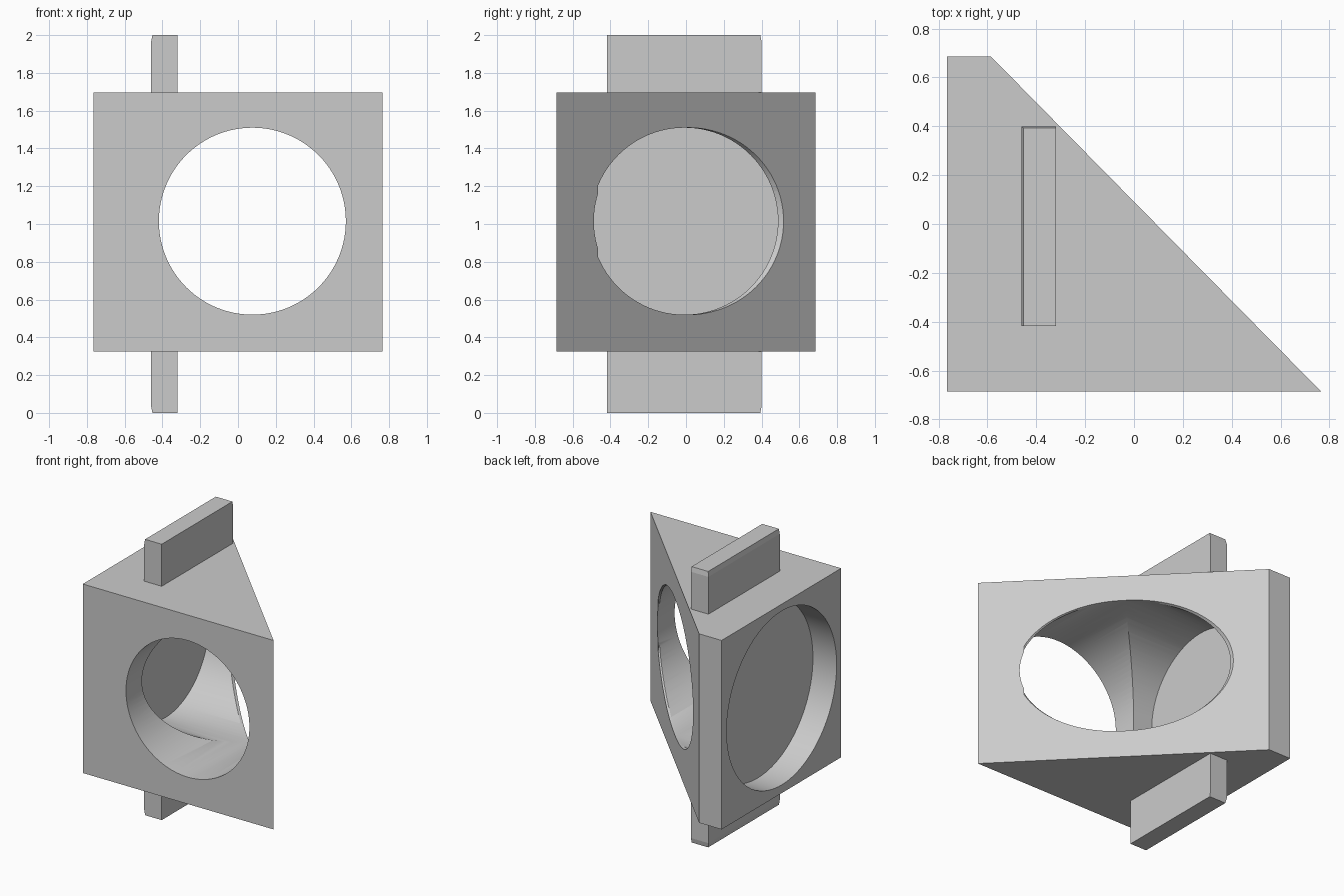
import bpy
import bmesh
import math
from mathutils import Matrix

cube = bpy.data.objects.get("Cube")
if cube:
    bpy.data.objects.remove(cube, do_unlink=True)

grey = bpy.data.materials.new("light grey")
grey.use_nodes = True
grey.diffuse_color = (0.6, 0.6, 0.6, 1)
grey.node_tree.nodes["Principled BSDF"].inputs["Base Color"].default_value = (0.6, 0.6, 0.6, 1)

BOTTOM, TOP = 0.325, 1.695
AXIS_Z = 1.015


def new_object(name, bm):
    bmesh.ops.recalc_face_normals(bm, faces=bm.faces)
    mesh = bpy.data.meshes.new(name)
    bm.to_mesh(mesh)
    bm.free()
    mesh.materials.append(grey)
    obj = bpy.data.objects.new(name, mesh)
    bpy.context.collection.objects.link(obj)
    return obj


def prism(name, outline, z0, z1):
    bm = bmesh.new()
    base = bm.faces.new([bm.verts.new((x, y, z0)) for x, y in outline])
    top = bmesh.ops.extrude_face_region(bm, geom=[base])["geom"]
    verts = [v for v in top if isinstance(v, bmesh.types.BMVert)]
    bmesh.ops.translate(bm, vec=(0, 0, z1 - z0), verts=verts)
    return new_object(name, bm)


def bore(body, axis, centre, radius, start, end):
    """Cut a round hole along one horizontal axis, then discard the cutter."""
    bm = bmesh.new()
    bmesh.ops.create_cone(bm, cap_ends=True, segments=96, radius1=radius,
                          radius2=radius, depth=end - start)
    middle = (start + end) / 2
    if axis == "X":
        turn = Matrix.Rotation(math.pi / 2, 4, "Y")
        place = Matrix.Translation((middle, centre, AXIS_Z))
    else:
        turn = Matrix.Rotation(math.pi / 2, 4, "X")
        place = Matrix.Translation((centre, middle, AXIS_Z))
    bm.transform(place @ turn)
    cutter = new_object("bore_cutter", bm)
    cutter.hide_render = True
    mod = body.modifiers.new("bore", "BOOLEAN")
    mod.operation = "DIFFERENCE"
    mod.solver = "EXACT"
    mod.object = cutter
    bpy.context.view_layer.objects.active = body
    bpy.ops.object.modifier_apply(modifier=mod.name)
    bpy.data.objects.remove(cutter, do_unlink=True)


def tab(name, inner_z, outer_z):
    """Rectangular rail with a slightly narrowed outer end."""
    x0, x1, y0, y1 = -0.46, -0.32, -0.417, 0.40
    neck = outer_z + (0.035 if outer_z < inner_z else -0.035)
    bm = bmesh.new()
    rings = []
    for z, inset in ((inner_z, 0), (neck, 0), (outer_z, 0.007)):
        corners = ((x0 + inset, y0), (x1, y0), (x1, y1 - inset), (x0 + inset, y1 - inset))
        rings.append([bm.verts.new((x, y, z)) for x, y in corners])
    for low, high in zip(rings, rings[1:]):
        for i in range(4):
            j = (i + 1) % 4
            bm.faces.new((low[i], low[j], high[j], high[i]))
    bm.faces.new(rings[0])
    bm.faces.new(rings[-1])
    return new_object(name, bm)


# Wedge-shaped housing with a cut-off rear corner
housing = prism("housing", [(-0.765, -0.685), (0.765, -0.685),
                            (-0.585, 0.685), (-0.765, 0.685)], BOTTOM, TOP)

# Two crossing bores meeting at the slanted face, plus a recessed seat
bore(housing, "Y", 0.076, 0.495, -1, 1)
bore(housing, "X", -0.008, 0.495, -1, 0.55)
bore(housing, "X", -0.003, 0.63, -1, -0.575)

# Mounting rails above and below
tab("top_rail", TOP, 2.0)
tab("bottom_rail", BOTTOM, 0.0)

# Smooth bore walls, sharp edges elsewhere
bpy.ops.object.select_all(action="DESELECT")
housing.select_set(True)
bpy.context.view_layer.objects.active = housing
bpy.ops.object.shade_smooth_by_angle(angle=math.radians(25))
